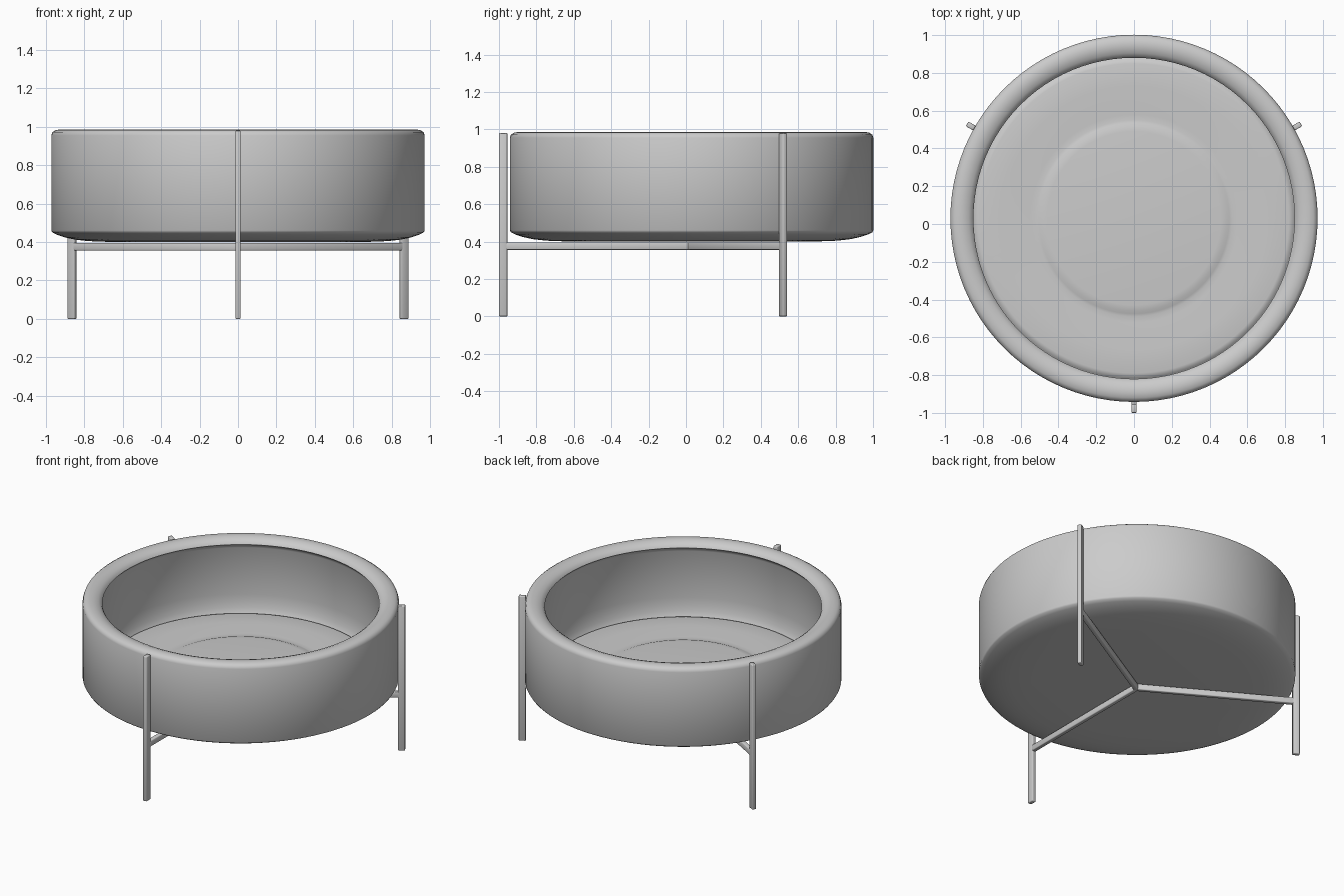
import bpy, bmesh
from math import radians, pi
from mathutils import Matrix, Vector

old = bpy.data.objects.get("Cube")
if old:
    bpy.data.objects.remove(old, do_unlink=True)

mat = bpy.data.materials.new("plain grey")
mat.use_nodes = True
grey = (0.6, 0.6, 0.6, 1)
mat.diffuse_color = grey
mat.node_tree.nodes["Principled BSDF"].inputs["Base Color"].default_value = grey

BOWL_CENTRE = Vector((0, 0.03, 0))
STAND_CENTRE = Vector((0, 0.02, 0))
SEGMENTS = 96


def finish(name, bm, angle):
    bmesh.ops.recalc_face_normals(bm, faces=bm.faces)
    mesh = bpy.data.meshes.new(name)
    bm.to_mesh(mesh)
    bm.free()
    mesh.materials.append(mat)
    obj = bpy.data.objects.new(name, mesh)
    bpy.context.collection.objects.link(obj)
    bpy.ops.object.select_all(action='DESELECT')
    obj.select_set(True)
    bpy.context.view_layer.objects.active = obj
    bpy.ops.object.shade_smooth_by_angle(angle=radians(angle))


def lathe(name, profile):
    """Spin a (radius, height) profile about the bowl axis."""
    bm = bmesh.new()
    verts = [bm.verts.new(BOWL_CENTRE + Vector((r, 0, z))) for r, z in profile]
    edges = [bm.edges.new(pair) for pair in zip(verts, verts[1:])]
    bmesh.ops.spin(bm, geom=verts + edges, cent=BOWL_CENTRE, axis=(0, 0, 1),
                   angle=2 * pi, steps=SEGMENTS, use_merge=True)
    bmesh.ops.remove_doubles(bm, verts=bm.verts, dist=0.0001)
    finish(name, bm, 45)


def bar(name, size, place, angle):
    """Rounded box laid out along a radius, turned about the stand axis."""
    bm = bmesh.new()
    bmesh.ops.create_cube(bm, size=1)
    bmesh.ops.scale(bm, vec=size, verts=bm.verts)
    bmesh.ops.bevel(bm, geom=bm.edges[:], offset=0.005, segments=2,
                    profile=0.5, affect='EDGES')
    turn = Matrix.Translation(STAND_CENTRE) @ Matrix.Rotation(radians(angle), 4, 'Z')
    bmesh.ops.transform(bm, matrix=turn @ Matrix.Translation(place), verts=bm.verts)
    finish(name, bm, 50)


underside = [(0, 0.40), (0.65, 0.40), (0.78, 0.405), (0.85, 0.413),
             (0.90, 0.424), (0.945, 0.439), (0.966, 0.45)]
outer_wall = [(0.972, 0.46), (0.972, 0.955)]
rim = [(0.966, 0.972), (0.95, 0.982), (0.925, 0.987), (0.90, 0.985),
       (0.875, 0.976), (0.858, 0.964), (0.85, 0.95)]
inner_wall = [(0.862, 0.942), (0.872, 0.92), (0.88, 0.60), (0.876, 0.55),
              (0.868, 0.515), (0.86, 0.49), (0.853, 0.478)]
# Soft pad with a slightly raised middle
pad = [(0.846, 0.482), (0.838, 0.49), (0.82, 0.494), (0.70, 0.494),
       (0.55, 0.488), (0.52, 0.487), (0.505, 0.49), (0.49, 0.496),
       (0.46, 0.499), (0, 0.503)]
lathe("bowl", underside + outer_wall + rim + inner_wall + pad)

# Stand: three uprights joined by spokes under the bowl
for side, angle in (("front", -90), ("back_left", 30), ("back_right", 150)):
    bar(side + "_leg", (0.045, 0.028, 0.98), (0.9975, 0, 0.49), angle)
    bar(side + "_spoke", (0.99, 0.028, 0.04), (0.49, 0, 0.376), angle)
